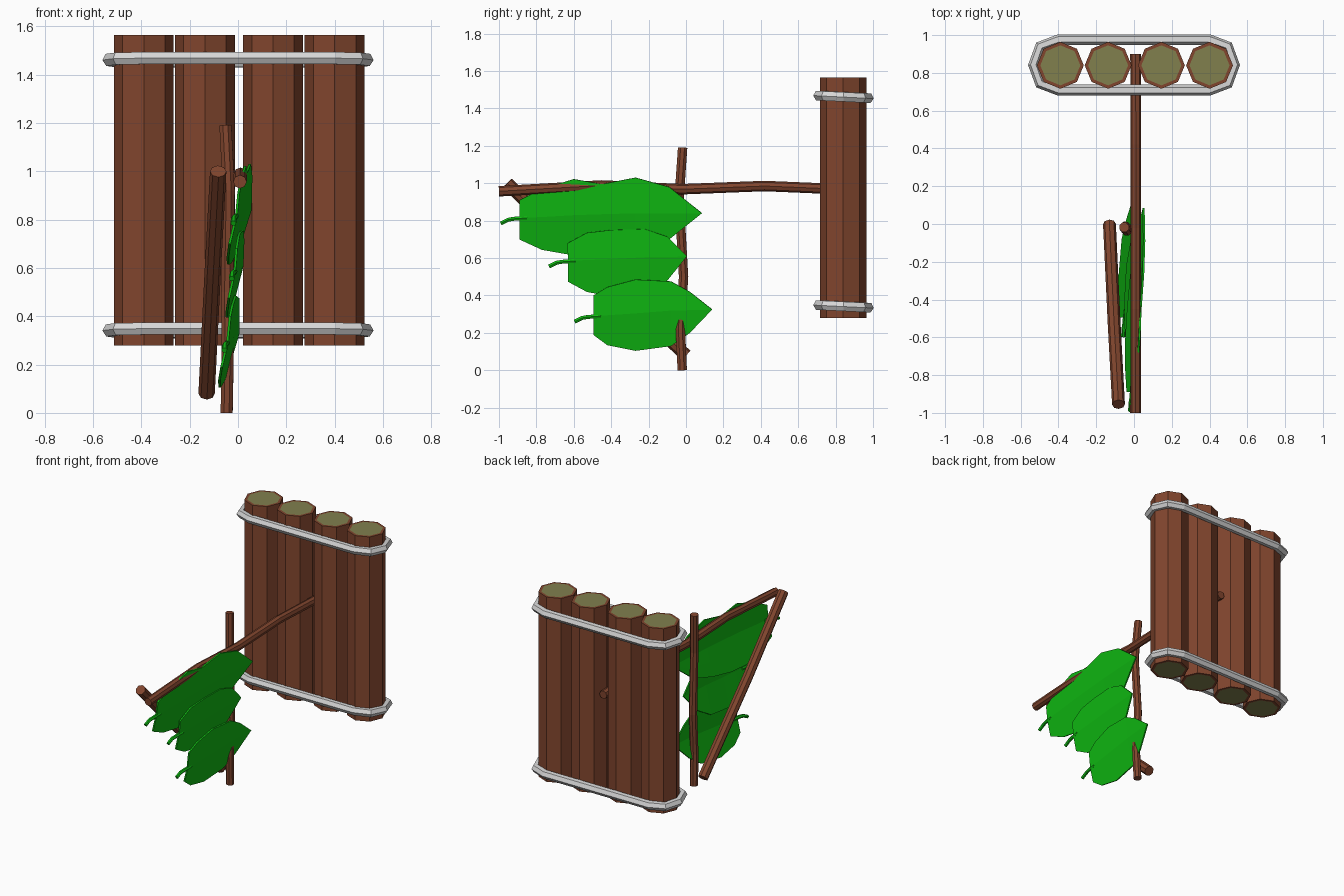
import bpy, bmesh, math
from mathutils import Vector

cube = bpy.data.objects.get("Cube")
if cube:
    bpy.data.objects.remove(cube, do_unlink=True)


def material(name, rgb):
    m = bpy.data.materials.new(name)
    m.use_nodes = True
    m.diffuse_color = (*rgb, 1)
    m.node_tree.nodes["Principled BSDF"].inputs["Base Color"].default_value = (*rgb, 1)
    return m


bark = material("bark brown", (0.22, 0.06, 0.027))
cut_wood = material("cut wood olive", (0.22, 0.215, 0.076))
silver = material("silver", (0.68, 0.68, 0.68))
green = material("leaf green", (0.005, 0.5, 0.006))


def mesh_object(name, bm, mats):
    bmesh.ops.recalc_face_normals(bm, faces=bm.faces)
    me = bpy.data.meshes.new(name)
    bm.to_mesh(me)
    bm.free()
    for m in mats:
        me.materials.append(m)
    ob = bpy.data.objects.new(name, me)
    bpy.context.collection.objects.link(ob)
    return ob


def tube(name, points, radius, mat, resolution=2, cyclic=False):
    """Flat-shaded faceted tube along a path."""
    cu = bpy.data.curves.new(name, "CURVE")
    cu.dimensions = "3D"
    cu.bevel_depth = radius
    cu.bevel_resolution = resolution
    cu.use_fill_caps = not cyclic
    sp = cu.splines.new("POLY")
    sp.points.add(len(points) - 1)
    for p, co in zip(sp.points, points):
        p.co = (*co, 1)
    sp.use_cyclic_u = cyclic
    sp.use_smooth = False
    cu.materials.append(mat)
    ob = bpy.data.objects.new(name, cu)
    bpy.context.collection.objects.link(ob)
    bpy.ops.object.select_all(action="DESELECT")
    ob.select_set(True)
    bpy.context.view_layer.objects.active = ob
    bpy.ops.object.convert(target="MESH")
    return ob


# Row of upright octagonal logs with inset cut-wood ends
def log(name, x):
    bm = bmesh.new()
    bmesh.ops.create_cone(bm, cap_ends=True, segments=8, radius1=0.124,
                          radius2=0.124, depth=1.285)
    bmesh.ops.translate(bm, verts=bm.verts, vec=(x, 0.84, 0.922))
    ends = [f for f in bm.faces if abs(f.normal.z) > 0.9]
    bmesh.ops.inset_individual(bm, faces=ends, thickness=0.018)
    for f in ends:
        f.material_index = 1
    mesh_object(name, bm, [bark, cut_wood])


for i, x in enumerate((-0.39, -0.137, 0.145, 0.4)):
    log(f"log_{i + 1}", x)

# Metal bands around the logs, tilted slightly to the back
half = [(0.4, -0.133), (0.497, -0.098), (0.532, 0), (0.497, 0.098), (0.4, 0.133)]
outline = half + [(-x, -y) for x, y in half]
for name, z in (("upper_band", 1.462), ("lower_band", 0.342)):
    tube(name, [(x, 0.842 + y, z - 0.05 * y) for x, y in outline],
         0.029, silver, 1, True)

# Branches
tube("long_beam", [(0.008, -1, 0.957), (0.01, -0.45, 0.988), (0.01, -0.02, 0.968),
                   (0.01, 0.42, 0.985), (0.008, 0.9, 0.965)], 0.028, bark)
tube("upright_post", [(-0.047, -0.02, 0), (-0.043, -0.03, 0.22), (-0.045, -0.013, 0.5),
                      (-0.038, -0.037, 0.92), (-0.052, -0.018, 1.19)], 0.027, bark)
tube("diagonal_brace", [(-0.082, -0.955, 1.0), (-0.105, -0.53, 0.575),
                        (-0.13, 0, 0.08)], 0.034, bark)


# Leaves: each station is (y, top z, midrib z, bottom z)
def leaf(name, stations, x_mid, sweep, lean):
    bm = bmesh.new()
    y_mid = (stations[0][0] + stations[-1][0]) / 2
    rows = []
    for y, top, mid, low in stations:
        row = []
        for v in (-1, -0.5, 0, 0.5, 1):
            dz = v * (top - mid) if v > 0 else -v * (low - mid)
            x = x_mid + sweep * (y - y_mid) + lean * dz - 0.07 * abs(dz)
            row.append(bm.verts.new((x, y, mid + dz)))
        rows.append(row)
    for a, b in zip(rows, rows[1:]):
        for j in range(4):
            bm.faces.new((a[j], b[j], b[j + 1], a[j + 1]))
    bmesh.ops.remove_doubles(bm, verts=bm.verts, dist=0.0005)
    ob = mesh_object(name, bm, [green])
    solid = ob.modifiers.new("thickness", "SOLIDIFY")
    solid.thickness = 0.01
    solid.offset = 0
    # Stalk hooking down from the blunt end
    y, _, z, _ = stations[0]
    x = x_mid + sweep * (y - y_mid)
    tube(name + "_stalk", [(x - 0.012, y - 0.1, z - 0.03), (x - 0.01, y - 0.06, z - 0.01),
                           (x - 0.005, y - 0.03, z - 0.005), (x, y + 0.04, z)],
         0.012, green, 1)


leaf("upper_leaf", [(-0.89, 0.91, 0.815, 0.70), (-0.77, 0.97, 0.82, 0.645),
                    (-0.6, 1.022, 0.83, 0.615), (-0.45, 0.995, 0.835, 0.62),
                    (-0.27, 1.03, 0.84, 0.65), (-0.09, 0.98, 0.84, 0.70),
                    (0.085, 0.84, 0.84, 0.84)], 0.022, 0.06, 0.17)
leaf("middle_leaf", [(-0.632, 0.68, 0.585, 0.475), (-0.53, 0.735, 0.59, 0.42),
                     (-0.4, 0.75, 0.595, 0.395), (-0.22, 0.755, 0.605, 0.41),
                     (-0.1, 0.715, 0.605, 0.48), (0.005, 0.61, 0.61, 0.61)],
     0.002, 0.05, 0.15)
leaf("lower_leaf", [(-0.495, 0.4, 0.29, 0.19), (-0.42, 0.445, 0.295, 0.135),
                    (-0.27, 0.485, 0.305, 0.105), (-0.08, 0.475, 0.32, 0.13),
                    (0.02, 0.42, 0.322, 0.2), (0.14, 0.325, 0.325, 0.325)],
     -0.022, 0.07, 0.17)
